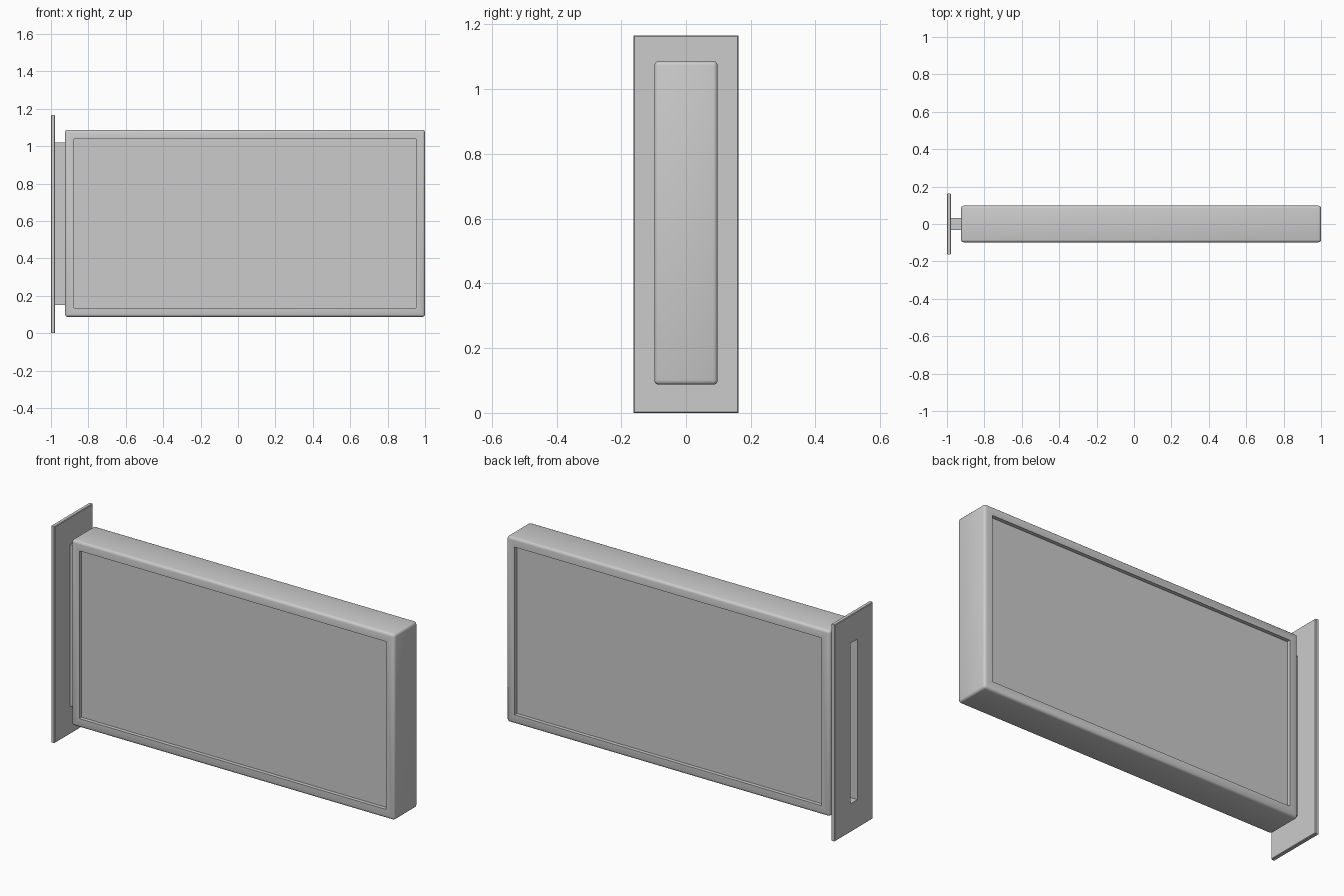
import bpy, bmesh, math
from mathutils import Vector

cube = bpy.data.objects.get("Cube")
if cube:
    bpy.data.objects.remove(cube)

# single painted metal colour
metal = bpy.data.materials.new("light_grey_metal")
metal.use_nodes = True
grey = (0.6, 0.6, 0.6, 1)
metal.diffuse_color = grey
metal.node_tree.nodes["Principled BSDF"].inputs["Base Color"].default_value = grey


def finish(bm, name):
    bmesh.ops.recalc_face_normals(bm, faces=bm.faces)
    mesh = bpy.data.meshes.new(name)
    bm.to_mesh(mesh)
    bm.free()
    mesh.materials.append(metal)
    obj = bpy.data.objects.new(name, mesh)
    bpy.context.collection.objects.link(obj)
    mesh.shade_smooth()
    mesh.set_sharp_from_angle(angle=math.radians(40))
    return obj


# sign box: rounded slab with a recessed panel on front and back
x0, x1, z0, z1, half_depth = -0.925, 1.0, 0.087, 1.087, 0.098
rounding, border, recess = 0.014, 0.063, 0.02
bm = bmesh.new()
bmesh.ops.create_cube(bm, size=1)
for v in bm.verts:
    v.co = Vector(((x0 + x1) / 2 + v.co.x * (x1 - x0),
                   v.co.y * 2 * half_depth,
                   (z0 + z1) / 2 + v.co.z * (z1 - z0)))
bmesh.ops.bevel(bm, geom=bm.edges[:], offset=rounding, segments=3,
                profile=0.5, affect='EDGES')
for side in (-1, 1):
    panel = max(bm.faces, key=lambda f: f.calc_area() * (f.normal.y * side > 0.9))
    bmesh.ops.inset_region(bm, faces=[panel], thickness=border - rounding)
    walls = bmesh.ops.extrude_discrete_faces(bm, faces=[panel])
    for v in walls["faces"][0].verts:
        v.co.y -= side * recess
finish(bm, "sign_box")

# wall bracket: slotted plate and hollow neck swept through rectangular rings
mid, neck_y, neck_z = 0.585, 0.031, 0.434
plate_y, plate_z, wall, edge = 0.162, 0.583, 0.002, 0.003
rings = [
    (-0.92, neck_y - wall, neck_z - wall),
    (-1.0, neck_y - wall, neck_z - wall),
    (-1.0, plate_y - edge, plate_z - edge),
    (-1.0 + edge, plate_y, plate_z),
    (-0.978 - edge, plate_y, plate_z),
    (-0.978, plate_y - edge, plate_z - edge),
    (-0.978, neck_y, neck_z),
    (-0.92, neck_y, neck_z),
]
bm = bmesh.new()
loops = []
for x, hy, hz in rings:
    centre = plate_z if hz > 0.5 else mid
    loops.append([bm.verts.new((x, sy * hy, centre + sz * hz))
                  for sy, sz in ((-1, -1), (1, -1), (1, 1), (-1, 1))])
for a, b in zip(loops, loops[1:] + loops[:1]):
    for i in range(4):
        j = (i + 1) % 4
        bm.faces.new((a[i], a[j], b[j], b[i]))
finish(bm, "wall_bracket")
